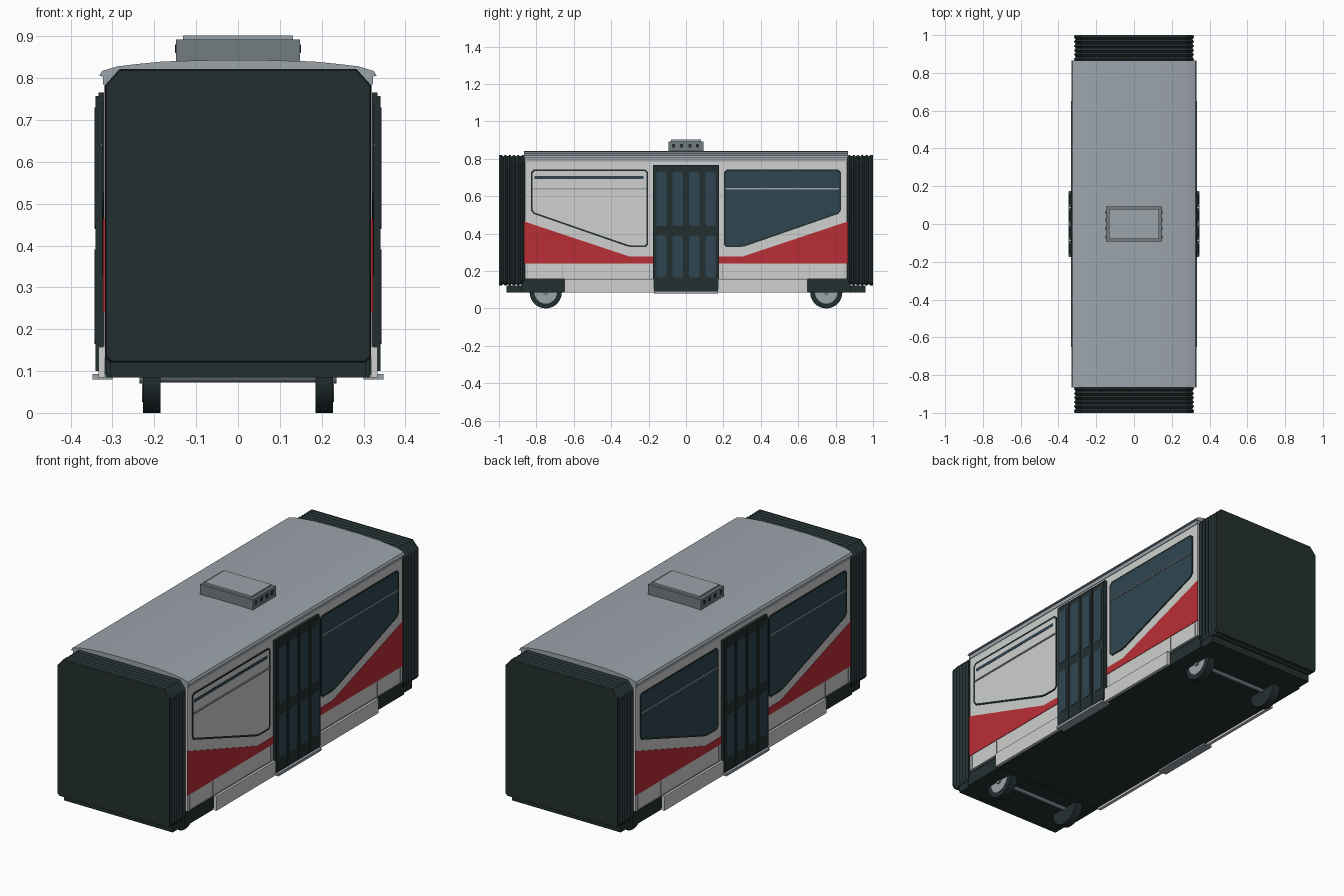
import bpy, bmesh, math
from mathutils import Matrix, Vector

cube = bpy.data.objects.get("Cube")
if cube:
    bpy.data.objects.remove(cube)


def material(name, r, g, b):
    m = bpy.data.materials.new(name)
    m.use_nodes = True
    m.diffuse_color = (r, g, b, 1)
    bsdf = m.node_tree.nodes["Principled BSDF"]
    bsdf.inputs["Base Color"].default_value = (r, g, b, 1)
    bsdf.inputs["Roughness"].default_value = 0.6
    return m


WHITE = material("panel white", .62, .63, .62)
RED = material("stripe red", .49, .027, .037)
DARK = material("dark rubber", .017, .028, .029)
GLASS = material("blue glass", .028, .062, .083)
GREY = material("roof grey", .33, .37, .41)
VENT = material("vent grey", .17, .20, .22)


def finish(bm, name, *mats):
    bmesh.ops.recalc_face_normals(bm, faces=bm.faces[:])
    me = bpy.data.meshes.new(name)
    bm.to_mesh(me)
    bm.free()
    for m in mats:
        me.materials.append(m)
    ob = bpy.data.objects.new(name, me)
    bpy.context.collection.objects.link(ob)
    return ob


def loft(name, sections, *mats):
    """Skin equal-length rings of points and cap both ends."""
    bm = bmesh.new()
    rings = [[bm.verts.new(p) for p in s] for s in sections]
    n = len(rings[0])
    for a, b in zip(rings, rings[1:]):
        for i in range(n):
            j = (i + 1) % n
            bm.faces.new((a[i], a[j], b[j], b[i]))
    bm.faces.new(rings[0])
    bm.faces.new(rings[-1])
    return finish(bm, name, *mats)


def box(name, x, y, z, mat):
    return loft(name, [[(x[0], v, w) for v, w in
                        ((y[0], z[0]), (y[1], z[0]), (y[1], z[1]), (y[0], z[1]))],
                       [(x[1], v, w) for v, w in
                        ((y[0], z[0]), (y[1], z[0]), (y[1], z[1]), (y[0], z[1]))]], mat)


def side_plate(name, pts, x0, x1, mat, s=1, t=1):
    """Extrude a (y, z) outline along x, mirrored by side s and end t."""
    return loft(name, [[(s * x, t * y, z) for y, z in pts] for x in (x0, x1)], mat)


def clipped(pts, d):
    """Cut every corner of an outline by distance d."""
    out = []
    for i, p in enumerate(pts):
        p = Vector(p)
        for q in (pts[i - 1], pts[(i + 1) % len(pts)]):
            out.append(tuple(p + (Vector(q) - p).normalized() * d))
    return out


def rect(y0, y1, z0, z1):
    return [(y0, z0), (y1, z0), (y1, z1), (y0, z1)]


def disc(name, x, y, z, radius, width, mat, segments=28):
    bm = bmesh.new()
    bmesh.ops.create_cone(bm, cap_ends=True, segments=segments, radius1=radius,
                          radius2=radius, depth=width,
                          matrix=Matrix.Translation((x, y, z)) @ Matrix.Rotation(math.pi / 2, 4, 'Y'))
    return finish(bm, name, mat)


def smooth(ob):
    bpy.ops.object.select_all(action='DESELECT')
    ob.select_set(True)
    bpy.context.view_layer.objects.active = ob
    bpy.ops.object.shade_smooth_by_angle(angle=math.radians(30))


# Body shell and curved roof
box("body", (-.32, .32), (-.862, .862), (.158, .79), WHITE)
half_roof = [(.30, .803), (.332, .805), (.325, .817), (.29, .828), (.24, .834), (.18, .840), (.07, .843)]
roof_line = half_roof + [(-x, z) for x, z in reversed(half_roof)]
smooth(loft("roof", [[(x, y, z) for x, z in roof_line] for y in (-.866, .866)], GREY))
box("roof_cornice", (-.323, .323), (-.864, .864), (.785, .806), GREY)

# Roof ventilation unit
box("vent_box", (-.148, .148), (-.093, .093), (.83, .893), VENT)
box("vent_lid", (-.132, .132), (-.079, .079), (.89, .902), GREY)
for s in (-1, 1):
    for y in (-.068, -.023, .022, .062):
        side_plate("vent_slot", rect(y - .008, y + .008, .86, .88), .146, .150, DARK, s)

# Folding end bellows
def bellows_ring(y, d):
    w, top, low = .321 - d, .825 - d, .118 + d
    half = [(w - .012, low), (w, low + .012), (w, .785 - d * .6), (.285 - d * .6, top)]
    ring = half + [(-x, z) for x, z in reversed(half)]
    return [(x, y, z) for x, z in ring]


FOLDS = 6
for t, end in ((-1, "front"), (1, "back")):
    rings = []
    for i in range(FOLDS * 2 + 1):
        y = .862 + .138 * i / (FOLDS * 2)
        rings.append(bellows_ring(t * y, .003 if i % 2 else .012))
    rings[-1] = bellows_ring(t, .006)
    loft(end + "_bellows", rings, DARK)
    box(end + "_coupling_plate", (-.305, .305), sorted((t * .65, t * .96)), (.085, .122), DARK)

# Underframe
box("underframe", (-.31, .31), (-.86, .86), (.088, .16), DARK)

# Windows: dark frame with inset pane
window = clipped([(.203, .742), (.828, .742), (.828, .510), (.303, .328), (.203, .328)], .014)


def add_window(name, s, t, pane):
    ob = side_plate(name, window, .318, .325, DARK, s, t)
    ob.data.materials.append(pane)
    bm = bmesh.new()
    bm.from_mesh(ob.data)
    face = max(bm.faces, key=lambda f: s * f.calc_center_median().x)
    bmesh.ops.inset_region(bm, faces=[face], thickness=.009, depth=-.002)
    face.material_index = 1
    bm.to_mesh(ob.data)
    bm.free()
    side_plate(name + "_rail", rect(.212, .819, .637, .644), .322, .328, GREY, s, t)


stripe = [(.17, .24), (.865, .24), (.865, .465), (.30, .277), (.17, .277)]

for s, side in ((1, "left"), (-1, "right")):
    for t, end in ((-1, "front"), (1, "back")):
        tag = side + "_" + end
        blank = s == 1 and t == -1
        add_window(tag + "_window", s, t, WHITE if blank else GLASS)
        if blank:
            side_plate("blind_gap", rect(.228, .81, .693, .708), .321, .3245, GLASS, s, t)
        side_plate(tag + "_stripe", stripe, .318, .3225, RED, s, t)
        # Skirt, seams and bogie cover
        side_plate(tag + "_skirt", rect(.17, .65, .084, .157), .318, .334, WHITE, s, t)
        side_plate(tag + "_skirt_seam", rect(.17, .862, .157, .161), .318, .3225, GREY, s, t)
        for y in (.195, .66, .845):
            side_plate(tag + "_panel_seam", rect(y - .0015, y + .0015, .16, .235), .318, .322, GREY, s, t)
        side_plate(tag + "_bogie_cover", rect(.65, .88, .085, .15), .27, .315, DARK, s, t)
        # Wheels
        smooth(disc(tag + "_tyre", s * .206, t * .75, .086, .086, .042, DARK))
        smooth(disc(tag + "_hub", s * .226, t * .75, .086, .06, .006, GREY))
        smooth(disc(tag + "_hub_cap", s * .231, t * .75, .086, .016, .01, VENT, 16))

    # Folding doors with eight panes and a step
    side_plate(side + "_door_frame", rect(-.176, .176, .092, .766), .31, .334, DARK, s)
    for i in range(4):
        y = -.132 + .088 * i
        side_plate(side + "_door_leaf", rect(y - .042, y + .042, .1, .757), .33, .341, DARK, s)
        for low, high in ((.165, .39), (.44, .73)):
            pane = clipped(rect(y - .027, y + .027, low, high), .008)
            side_plate(side + "_door_glass", pane, .338, .343, GLASS, s)
    side_plate(side + "_door_step", rect(-.172, .172, .08, .093), .30, .348, GREY, s)

# Axles
for t, end in ((-1, "front"), (1, "back")):
    smooth(disc(end + "_axle", 0, t * .75, .086, .013, .40, VENT, 16))
